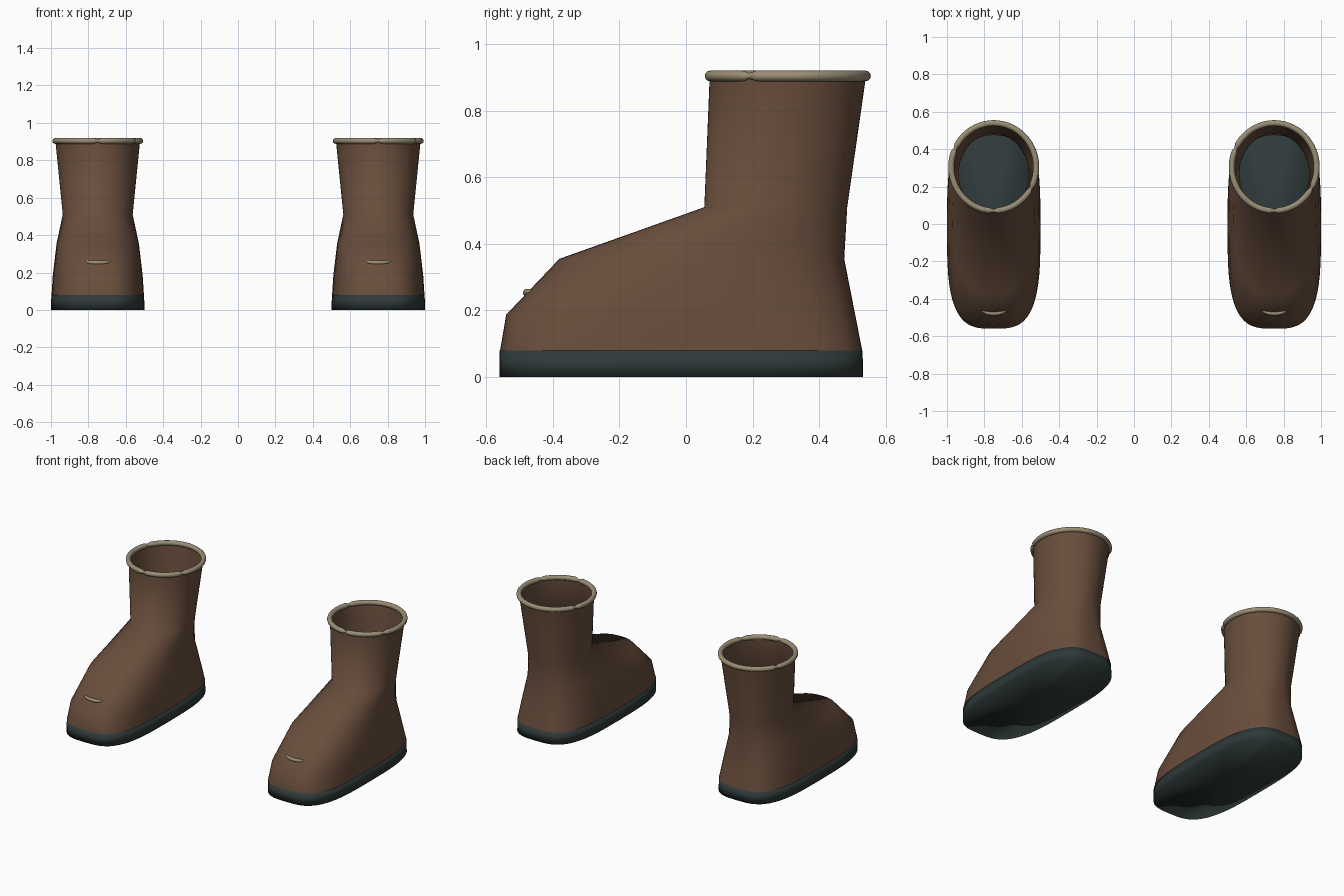
import bpy, bmesh, math
from mathutils import Vector

if "Cube" in bpy.data.objects:
    bpy.data.objects.remove(bpy.data.objects["Cube"])

N = 64


def material(name, rgb):
    m = bpy.data.materials.new(name)
    m.diffuse_color = (*rgb, 1)
    m.use_nodes = True
    m.node_tree.nodes["Principled BSDF"].inputs["Base Color"].default_value = m.diffuse_color
    return m


LEATHER = material("brown leather", (0.14, 0.075, 0.045))
RUBBER = material("dark rubber", (0.028, 0.042, 0.042))
TRIM = material("beige trim", (0.32, 0.27, 0.18))


def outline(z, half_w, y0, y1, power):
    """Rounded footprint ring (superellipse) at height z."""
    pts = []
    for i in range(N):
        a = 2 * math.pi * i / N
        c, s = math.cos(a), math.sin(a)
        x = half_w * math.copysign(abs(c) ** (2 / power), c)
        y = (y1 - y0) / 2 * math.copysign(abs(s) ** (2 / power), s)
        pts.append(Vector((x, y + (y0 + y1) / 2, z)))
    return pts


def loft(name, rings, mat, x, caps=False, loop=False):
    """Skin a list of closed rings, optionally capped with fans or looped."""
    bm = bmesh.new()
    vs = [[bm.verts.new(p) for p in r] for r in rings]
    pairs = list(zip(vs, vs[1:])) + ([(vs[-1], vs[0])] if loop else [])
    for a, b in pairs:
        n = len(a)
        for i in range(n):
            j = (i + 1) % n
            bm.faces.new((a[i], a[j], b[j], b[i]))
    if caps:
        for ring, pts in ((vs[0], rings[0]), (vs[-1], rings[-1])):
            mid = bm.verts.new(sum(pts, Vector()) / len(pts))
            for i in range(len(ring)):
                bm.faces.new((mid, ring[i], ring[(i + 1) % len(ring)]))
    bmesh.ops.recalc_face_normals(bm, faces=bm.faces)
    for f in bm.faces:
        f.smooth = True
    me = bpy.data.meshes.new(name)
    bm.to_mesh(me)
    bm.free()
    me.materials.append(mat)
    ob = bpy.data.objects.new(name, me)
    ob.location.x = x
    bpy.context.collection.objects.link(ob)
    return ob


def tube_ring(p, side, up, r, n=12):
    return [p + r * (math.cos(t) * side + math.sin(t) * up)
            for t in (2 * math.pi * k / n for k in range(n))]


def cuff_rings():
    """Rolled cuff, pinched where its strips meet."""
    joints = [math.radians(d) for d in (-90, -29, 155)]
    up, rings, steps = Vector((0, 0, 1)), [], 120
    for i in range(steps):
        a = 2 * math.pi * i / steps
        gap = min(abs((a - j + math.pi) % (2 * math.pi) - math.pi) for j in joints)
        r = 0.016 * min(1, 0.45 + gap / 0.16)
        side = Vector((math.cos(a), math.sin(a), 0))
        p = Vector((0.227 * side.x, 0.305 + 0.234 * side.y, 0.904))
        rings.append(tube_ring(p, side, up, r))
    return rings


def stitch_rings():
    """Short curved bar across the toe with tapered ends."""
    rings, steps = [], 16
    for i in range(steps + 1):
        t = 2 * i / steps - 1
        p = Vector((0.066 * t, -0.479 + 0.015 * t * t, 0.253 + 0.004 * t * t))
        r = 0.011 * max(0.15, (1 - t ** 4)) ** 0.5
        rings.append(tube_ring(p, Vector((0, 1, 0)), Vector((0, 0, 1)), r, 10))
    return rings


for label, x in (("left", -0.75), ("right", 0.75)):
    # rubber sole, its top doubles as the insole
    loft(label + "_sole", [outline(0, 0.25, -0.56, 0.532, 3.3),
                           outline(0.08, 0.248, -0.56, 0.53, 3.3)], RUBBER, x, caps=True)
    # open leather upper: foot, ankle, shaft
    loft(label + "_upper", [outline(0.08, 0.247, -0.558, 0.529, 3.3),
                            outline(0.187, 0.24, -0.54, 0.508, 3.0),
                            outline(0.355, 0.22, -0.38, 0.475, 2.5),
                            outline(0.51, 0.187, 0.055, 0.484, 2.0),
                            outline(0.90, 0.226, 0.071, 0.54, 2.0)], LEATHER, x)
    # cuff trim and toe stitch
    loft(label + "_cuff", cuff_rings(), TRIM, x, loop=True)
    loft(label + "_toe_stitch", stitch_rings(), TRIM, x, caps=True)
